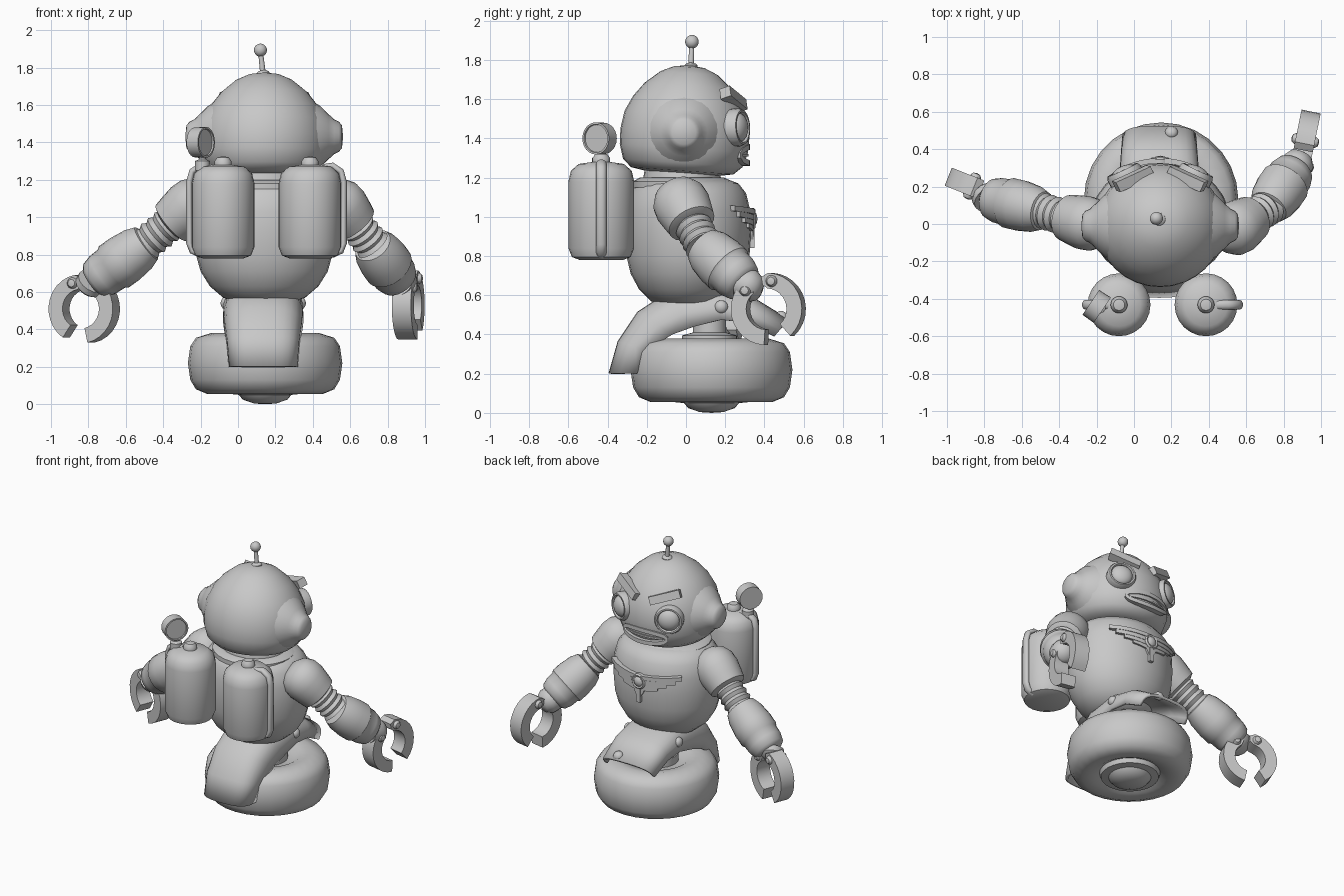
import bpy, bmesh, math
from mathutils import Vector as V

if "Cube" in bpy.data.objects:
    bpy.data.objects.remove(bpy.data.objects["Cube"])

grey = bpy.data.materials.new("light_grey")
grey.diffuse_color = (0.58, 0.58, 0.58, 1)
grey.use_nodes = True
grey.node_tree.nodes["Principled BSDF"].inputs["Base Color"].default_value = grey.diffuse_color
CX = 0.14  # body centre line
Z = V((0, 0, 1))


def finish(name, bm, angle=40):
    bmesh.ops.remove_doubles(bm, verts=bm.verts, dist=1e-5)
    bmesh.ops.recalc_face_normals(bm, faces=bm.faces)
    me = bpy.data.meshes.new(name)
    bm.to_mesh(me)
    bm.free()
    me.materials.append(grey)
    me.shade_smooth()
    me.set_sharp_from_angle(angle=math.radians(angle))
    ob = bpy.data.objects.new(name, me)
    bpy.context.collection.objects.link(ob)
    return ob


def loft(name, rings, angle=40, closed=True):
    """Skin a list of equal point rings; closed rings get capped ends."""
    bm = bmesh.new()
    vs = [[bm.verts.new(p) for p in r] for r in rings]
    n = len(vs[0])
    for a, b in zip(vs, vs[1:]):
        for i in range(n if closed else n - 1):
            j = (i + 1) % n
            bm.faces.new((a[i], a[j], b[j], b[i]))
    if closed:
        bm.faces.new(vs[0])
        bm.faces.new(vs[-1])
    return finish(name, bm, angle)


def lathe(name, prof, origin=(0, 0, 0), axis=(0, 0, 1), sx=1, sy=1, seg=28, angle=40):
    """Turn (radius, distance) pairs round an axis."""
    ax = V(axis).normalized()
    ref = V((1, 0, 0)) if abs(ax.x) < 0.8 else V((0, 1, 0))
    u = (ref - ax * ref.dot(ax)).normalized()
    v = ax.cross(u)
    rings = []
    for r, d in prof:
        r = max(r, 1e-7)
        rings.append([V(origin) + ax * d + u * r * sx * math.cos(t) + v * r * sy * math.sin(t)
                      for t in (2 * math.pi * i / seg for i in range(seg))])
    return loft(name, rings, angle)


def ball(name, c, r, axis=(0, 0, 1), flat=1, seg=20):
    prof = [(r * math.sin(math.pi * i / 10), -r * flat * math.cos(math.pi * i / 10)) for i in range(11)]
    return lathe(name, prof, c, axis, seg=seg)


def between(name, p, q, prof, seg=20):
    """Lathe from p to q with distances given as fractions."""
    d = V(q) - V(p)
    return lathe(name, [(r, f * d.length) for r, f in prof], p, d, seg=seg)


def strip(name, c, rx, ry, t0, t1, lo, hi, thick, n=10):
    """Raised band wrapped on an elliptical body, angles measured from +y."""
    rings = []
    for i in range(n + 1):
        f = i / n
        t = t0 + (t1 - t0) * f
        p = lambda o, z: V((c[0] + (rx + o) * math.sin(t), c[1] + (ry + o) * math.cos(t), z))
        rings.append([p(-0.03, lo(f)), p(thick, lo(f)), p(thick, hi(f)), p(-0.03, hi(f))])
    return loft(name, rings)


# Wheel with hub and axle post
lathe("wheel", [(0, .0), (.06, .004), (.12, .025), (.14, .05), (.19, .055), (.2, .085), (.24, .065),
                (.31, .055), (.37, .08), (.4, .13), (.413, .22), (.4, .31), (.37, .355), (.29, .38),
                (.22, .365), (.18, .34), (0, .34)], (.145, .13, 0))
lathe("axle_post", [(.14, .33), (.14, .395), (.085, .41), (.085, .53), (0, .53)], (.145, .12, 0))

# Mudguard: half-tube arching over the wheel
upper = [(-.385, .2), (-.34, .36), (-.24, .51), (-.1, .6), (.13, .63), (.34, .58), (.52, .47)]
lower = [(-.25, .2), (-.2, .32), (-.07, .4), (.04, .44), (.18, .475), (.31, .46), (.45, .39)]
width = [.175, .185, .2, .205, .205, .2, .19]
rings = []
for (uy, uz), (ly, lz), w in zip(upper, lower, width):
    row = []
    for i in range(15):
        a = math.pi * i / 14
        s = math.sin(a) ** 0.6 if 0 < i < 14 else 0
        c = math.copysign(abs(math.cos(a)) ** 0.7, math.cos(a))
        row.append(V((.135 + w * c, ly + (uy - ly) * s, lz + (uz - lz) * s)))
    rings.append(row)
guard = loft("mudguard", rings, 60, closed=False)
mod = guard.modifiers.new("thickness", "SOLIDIFY")
mod.thickness, mod.offset = 0.02, 0
for name, c, ax in (("guard_bolt_right", (.335, .18, .54), (1, 0, 0)),
                    ("guard_bolt_left", (-.065, .18, .54), (1, 0, 0)),
                    ("guard_bolt_front", (.2, .49, .49), (0, .6, .8))):
    ball(name, c, .035, ax, .8, 14)

# Torso and neck
lathe("torso", [(0, .535), (.13, .54), (.22, .57), (.29, .63), (.34, .71), (.365, .8), (.375, .92),
                (.37, 1.03), (.345, 1.12), (.3, 1.17), (.24, 1.19), (0, 1.2)], (CX, .01, 0), sx=1, sy=.86)
lathe("neck_collar", [(.28, 1.15), (.28, 1.18), (.24, 1.2), (.22, 1.2), (.21, 1.25), (0, 1.25)],
      (CX, -.02, 0), sy=.9)

# Plain winged chest ornament: stepped feather bands, disc and tail
for side, s in (("left", -1), ("right", 1)):
    for k, (z, span) in enumerate(((1.025, .8), (.995, .68), (.967, .52), (.94, .36))):
        strip(f"chest_feather_{side}_{k}", (CX, .01), .372, .32, .05 * s, span * s,
              lambda f, z=z: z - .015 + .02 * f, lambda f, z=z: z + .012 + .02 * f, .014 + .003 * (3 - k), 6)
lathe("chest_disc", [(.055, 0), (.055, .035), (.045, .045), (.035, .04), (.025, .05), (0, .055)],
      (CX, .31, .99), (0, 1, 0), seg=20)
strip("chest_tail", (CX, .01), .368, .318, -.1, .1,
      lambda f: .92 - .06 * (1 - abs(2 * f - 1)), lambda f: .95, .016, 6)
strip("chest_tail_tip", (CX, .01), .368, .318, -.04, .04, lambda f: .84, lambda f: .94, .022, 2)

# Head, slightly tilted forward
lathe("head", [(0, 0), (.2, .003), (.27, .015), (.315, .055), (.338, .13), (.34, .21), (.325, .3),
               (.285, .38), (.23, .45), (.15, .515), (.08, .545), (0, .555)],
      (CX, -.02, 1.22), (0, .07, 1), sy=.97, seg=32, angle=70)
for side, s in (("left", -1), ("right", 1)):
    lathe(f"ear_{side}", [(.2, .24), (.165, .3), (.12, .345), (.092, .375), (.08, .4), (.06, .416), (0, .422)],
          (CX, -.01, 1.43), (s, 0, 0), seg=24, angle=60)
    # Eyes with raised rims
    look = V((.42 * s, .9, .05)).normalized()
    c = V((CX + .18 * s, .245, 1.455))
    lathe(f"eye_rim_{side}", [(.095, -.05), (.097, .03), (.088, .05), (.078, .05), (.072, .035), (0, .03)], c, look, seg=24)
    ball(f"eyeball_{side}", c + look * .025, .074, look, .6)
    # Angry brows
    out = V((.4 * s, .85, .3)).normalized()
    p, q = V((CX + .05 * s, .285, 1.565)), V((CX + .235 * s, .2, 1.635))
    up = out.cross(q - p).normalized()
    loft(f"brow_{side}", [[e + up * a * .028 + out * b * .03 for a, b in ((-1, -1), (1, -1), (1, 1), (-1, 1))]
                          for e in (p, q)])

# Mouth: two curved lips with a bar between
arch = lambda f: math.sqrt(max(0, 1 - (2 * f - 1) ** 2))
for name, k in (("upper_lip", 1), ("lower_lip", -1)):
    strip(name, (CX - .01, 0), .32, .302, -.55, .55, lambda f: 1.315 + k * .042 * arch(f) - .014,
          lambda f: 1.315 + k * .042 * arch(f) + .014, .025, 14)
strip("teeth", (CX - .01, 0), .32, .302, -.45, .45, lambda f: 1.309, lambda f: 1.321, .018)

# Antenna
between("antenna", (.135, .025, 1.755), (.12, .03, 1.89),
        [(.035, 0), (.035, .12), (.025, .2), (.015, .22), (.013, .9), (0, .9)], 14)
ball("antenna_ball", (.12, .03, 1.893), .035)


# Back tanks with side pipes
def tank(side, x, s):
    y = -.432
    lathe(f"tank_{side}", [(0, .78), (.11, .78), (.15, .795), (.168, .84), (.168, 1.18), (.155, 1.235),
                           (.115, 1.27), (.045, 1.28), (.045, 1.3), (.03, 1.32), (0, 1.326)], (x, y, 0), seg=24)
    path = [(.06, 1.265), (.12, 1.275), (.165, 1.245), (.18, 1.19), (.18, .86), (.165, .82), (.12, .8)]
    pts = [V((x + s * a, y, z)) for a, z in path]
    rings = []
    for i, p in enumerate(pts):
        t = (pts[min(i + 1, len(pts) - 1)] - pts[max(i - 1, 0)]).normalized()
        n = t.cross(V((0, 1, 0)))
        rings.append([p + V((0, 1, 0)) * .026 * math.cos(a) + n * .018 * math.sin(a)
                      for a in (math.pi * k / 5 for k in range(10))])
    loft(f"tank_pipe_{side}", rings, 60)


tank("left", -.08, -1)
tank("right", .385, 1)

# Pressure gauge on the left tank
lathe("gauge_stem", [(.04, 1.25), (.04, 1.3), (.018, 1.31), (.018, 1.36), (0, 1.36)], (-.19, -.44, 0), seg=14)
lathe("gauge", [(.08, -.037), (.082, .037), (.072, .037), (.07, .028), (0, .028)],
      (-.2, -.44, 1.4), (.83, -.56, 0), seg=24)


# Arms: shoulder, ribbed sleeve, barrel forearm and claw
def arm(side, shoulder, elbow, wrist, c, u, k):
    sh, el, wr, c, u = V(shoulder), V(elbow), V(wrist), V(c), V(u).normalized()
    between(f"shoulder_{side}", sh - (el - sh) * .6, sh + (el - sh) * .5,
            [(0, 0), (.06, .02), (.11, .12), (.14, .3), (.145, .5), (.135, .72), (.125, .9), (.09, .95), (0, .95)], 24)
    ribs = [(0, 0)] + [(.082 if i % 2 else .098, i / 12) for i in range(13)] + [(0, 1)]
    between(f"sleeve_{side}", sh, el, ribs)
    between(f"forearm_{side}", el, wr, [(0, -.03), (.075, -.03), (.105, 0), (.125, .15), (.136, .4), (.136, .6),
                                        (.125, .64), (.122, .8), (.108, .94), (.08, 1), (0, 1.02)], 24)
    a = (u * k - Z * math.sqrt(1 - k * k)).normalized()   # opening direction
    w = a.cross(u).normalized()                            # claw thickness
    v = w.cross(a).normalized()
    between(f"wrist_{side}", wr, c - a * .1, [(.085, -.2), (.085, .4), (.06, .8), (0, 1)], 16)
    for n, s in (("a", -1), ("b", 1)):
        rings = []
        for i in range(13):
            t = math.radians(10 + 147 * i / 12)
            d = -a * math.cos(t) + v * s * math.sin(t)
            ri, ro = (.125, .165) if i == 0 else (.105, .185)
            rings.append([c + d * r + w * h for r, h in ((ri, -.052), (ro, -.052), (ro, .052), (ri, .052))])
        loft(f"claw_{side}_{n}", rings)
        t = math.radians(30)
        d = -a * math.cos(t) + v * s * math.sin(t)
        lathe(f"claw_pin_{side}_{n}", [(0, -.075), (.02, -.07), (.03, -.055), (.03, .055), (.02, .07), (0, .075)],
              c + d * .145, w, seg=14)


arm("left", (-.275, .01, 1.04), (-.49, .07, .86), (-.78, .14, .65), (-.822, .185, .51), (-.93, .37, 0), .19)
arm("right", (.565, -.01, 1.04), (.72, .09, .85), (.865, .3, .655), (.91, .42, .53), (.2, .98, 0), .33)
